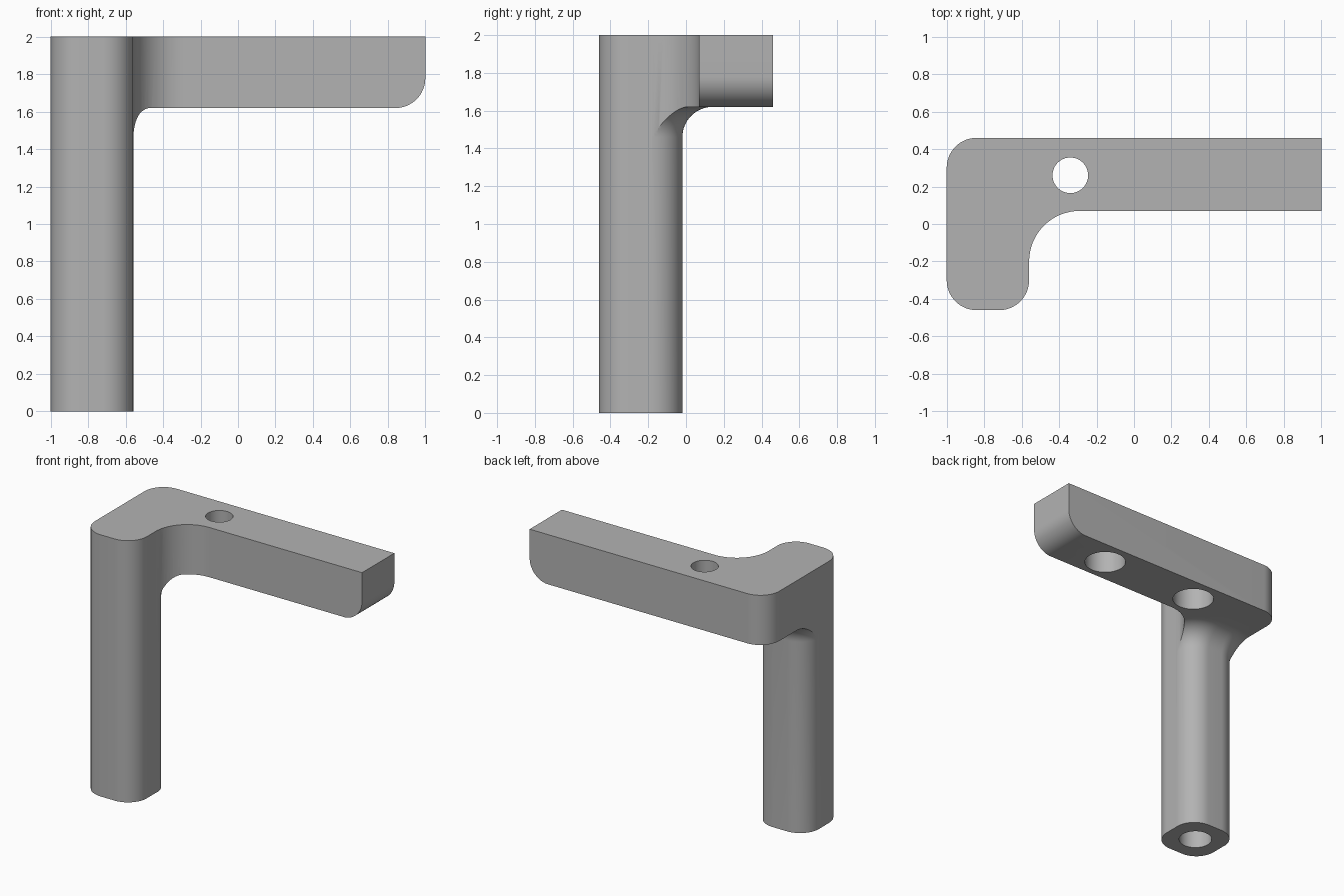
import bpy, bmesh, math

if "Cube" in bpy.data.objects:
    bpy.data.objects.remove(bpy.data.objects["Cube"])

SEG = 16
POST = (-1.0, -0.46, -0.56, -0.02)   # x0, y0, x1, y1
R = 0.16                             # outer corner and fillet radius
UNDER = 1.62                         # underside of the arm


def arc(cx, cy, r, a0, a1, n=SEG):
    return [(cx + r * math.cos(math.radians(a0 + (a1 - a0) * i / n)),
             cy + r * math.sin(math.radians(a0 + (a1 - a0) * i / n))) for i in range(n + 1)]


def loft(name, rings):
    """Skin a closed solid through equal-length rings of 3D points."""
    bm = bmesh.new()
    rows = [[bm.verts.new(p) for p in ring] for ring in rings]
    for lo, hi in zip(rows, rows[1:]):
        for i in range(len(lo)):
            j = (i + 1) % len(lo)
            bm.faces.new((lo[i], lo[j], hi[j], hi[i]))
    bm.faces.new(rows[0][::-1])
    bm.faces.new(rows[-1])
    bmesh.ops.recalc_face_normals(bm, faces=bm.faces)
    mesh = bpy.data.meshes.new(name)
    bm.to_mesh(mesh)
    bm.free()
    obj = bpy.data.objects.new(name, mesh)
    bpy.context.collection.objects.link(obj)
    return obj


def post_ring(d, z):
    """Rounded post section grown outward by d."""
    x0, y0, x1, y1 = POST
    pts = []
    for cx, cy, a in ((x1 - R, y1 - R, 0), (x0 + R, y1 - R, 90),
                      (x0 + R, y0 + R, 180), (x1 - R, y0 + R, 270)):
        pts += arc(cx, cy, R + d, a, a + 90)
    return [(x, y, z) for x, y in pts]


def drill(name, x, y, r, z0, z1):
    ring = arc(x, y, r, 0, 360, 64)[:-1]
    return loft(name, [[(px, py, z) for px, py in ring] for z in (z0, z1)])


# L-shaped outline: post end, concave inner corner, long arm
outline = (arc(-0.84, -0.30, R, 180, 270) + arc(-0.72, -0.30, R, 270, 360)
           + arc(-0.29, -0.20, 0.27, 180, 90)
           + [(1.2, 0.07), (1.2, 0.46)] + arc(-0.84, 0.30, R, 90, 180))
bracket = loft("bracket", [[(x, y, z) for x, y in outline] for z in (0, 2)])

# Envelope: slim post, flared fillet under the arm, full width above
eps = 0.001
rings = [post_ring(eps, -0.1)]
for i in range(SEG + 1):
    a = math.radians(90 * i / SEG)
    rings.append(post_ring(eps + R * (1 - math.cos(a)), UNDER - R + R * math.sin(a)))
rings += [post_ring(3, UNDER), post_ring(3, 2.1)]
post_envelope = loft("post_envelope", rings)

# Side profile: rounded lower edge on the arm tip
side = ([(-1.5, 2.2), (-1.5, -0.5), (0, -0.5), (0.3, 1.5)]
        + arc(1 - R, UNDER + R - 0.001, R, 270, 360) + [(1, 2.2)])
tip_envelope = loft("tip_envelope", [[(x, y, z) for x, z in side] for y in (-1, 1)])

# Holes: stepped through-hole, blind arm hole, blind post hole
steps = [("INTERSECT", post_envelope), ("INTERSECT", tip_envelope)]
for args in (("through_hole", -0.34, 0.26, 0.095, 1.3, 2.2),
             ("counterbore", -0.34, 0.26, 0.147, 1.3, 1.85),
             ("arm_hole", 0.49, 0.26, 0.147, 1.3, 1.85),
             ("post_hole", -0.78, -0.24, 0.118, -0.2, 0.3)):
    steps.append(("DIFFERENCE", drill(*args)))

for op, helper in steps:
    helper.hide_render = True
    mod = bracket.modifiers.new(helper.name, "BOOLEAN")
    mod.operation, mod.solver, mod.object = op, "EXACT", helper

# Apply the cuts and remove the helpers
final = bpy.data.meshes.new_from_object(bracket.evaluated_get(bpy.context.evaluated_depsgraph_get()))
bracket.modifiers.clear()
bracket.data = final
for _, helper in steps:
    bpy.data.objects.remove(helper)

grey = bpy.data.materials.new("light grey")
grey.diffuse_color = (0.45, 0.45, 0.45, 1)
grey.use_nodes = True
grey.node_tree.nodes["Principled BSDF"].inputs["Base Color"].default_value = grey.diffuse_color
final.materials.clear()
final.materials.append(grey)

bpy.context.view_layer.objects.active = bracket
bracket.select_set(True)
bpy.ops.object.shade_smooth_by_angle(angle=math.radians(30))
